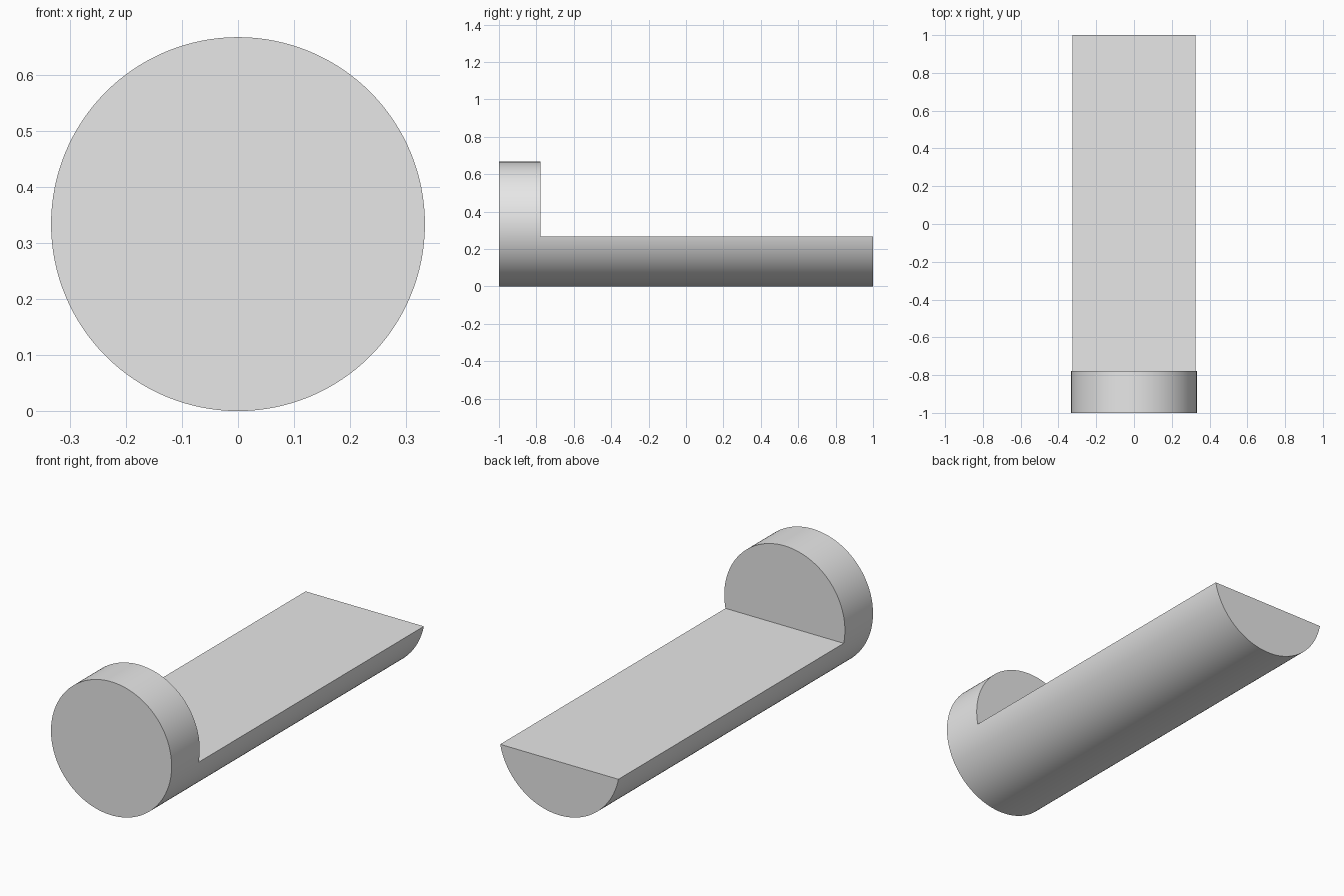
import bpy
import math

if "Cube" in bpy.data.objects:
    bpy.data.objects.remove(bpy.data.objects["Cube"], do_unlink=True)

RADIUS = 1 / 3
FLAT_Z = 0.267      # height of the flat deck
HEAD_BACK = -0.778  # rear face of the full round head

# Single plain grey material
grey = bpy.data.materials.new("plain grey")
grey.use_nodes = True
color = (0.8, 0.8, 0.8, 1)
grey.diffuse_color = color
grey.node_tree.nodes["Principled BSDF"].inputs["Base Color"].default_value = color

# Round bar lying along y
bpy.ops.mesh.primitive_cylinder_add(
    vertices=128, radius=RADIUS, depth=2,
    location=(0, 0, RADIUS), rotation=(math.pi / 2, 0, 0))
bar = bpy.context.object
bar.name = "notched_bar"
bar.data.materials.append(grey)

# Block that removes the upper part of the bar behind the head
back, top = 1.2, 1.0
bpy.ops.mesh.primitive_cube_add(
    size=1, location=(0, (HEAD_BACK + back) / 2, (FLAT_Z + top) / 2))
cutter = bpy.context.object
cutter.name = "notch_cutter"
cutter.scale = (1, back - HEAD_BACK, top - FLAT_Z)
cutter.hide_render = True
cutter.data.materials.append(grey)

# Cut the notch, then discard the cutter
bpy.ops.object.select_all(action="DESELECT")
bar.select_set(True)
bpy.context.view_layer.objects.active = bar
notch = bar.modifiers.new("notch", "BOOLEAN")
notch.operation = "DIFFERENCE"
notch.solver = "EXACT"
notch.object = cutter
bpy.ops.object.modifier_apply(modifier=notch.name)
bpy.data.objects.remove(cutter, do_unlink=True)

# Smooth round side, crisp rims
bpy.ops.object.shade_smooth_by_angle(angle=math.radians(30))
